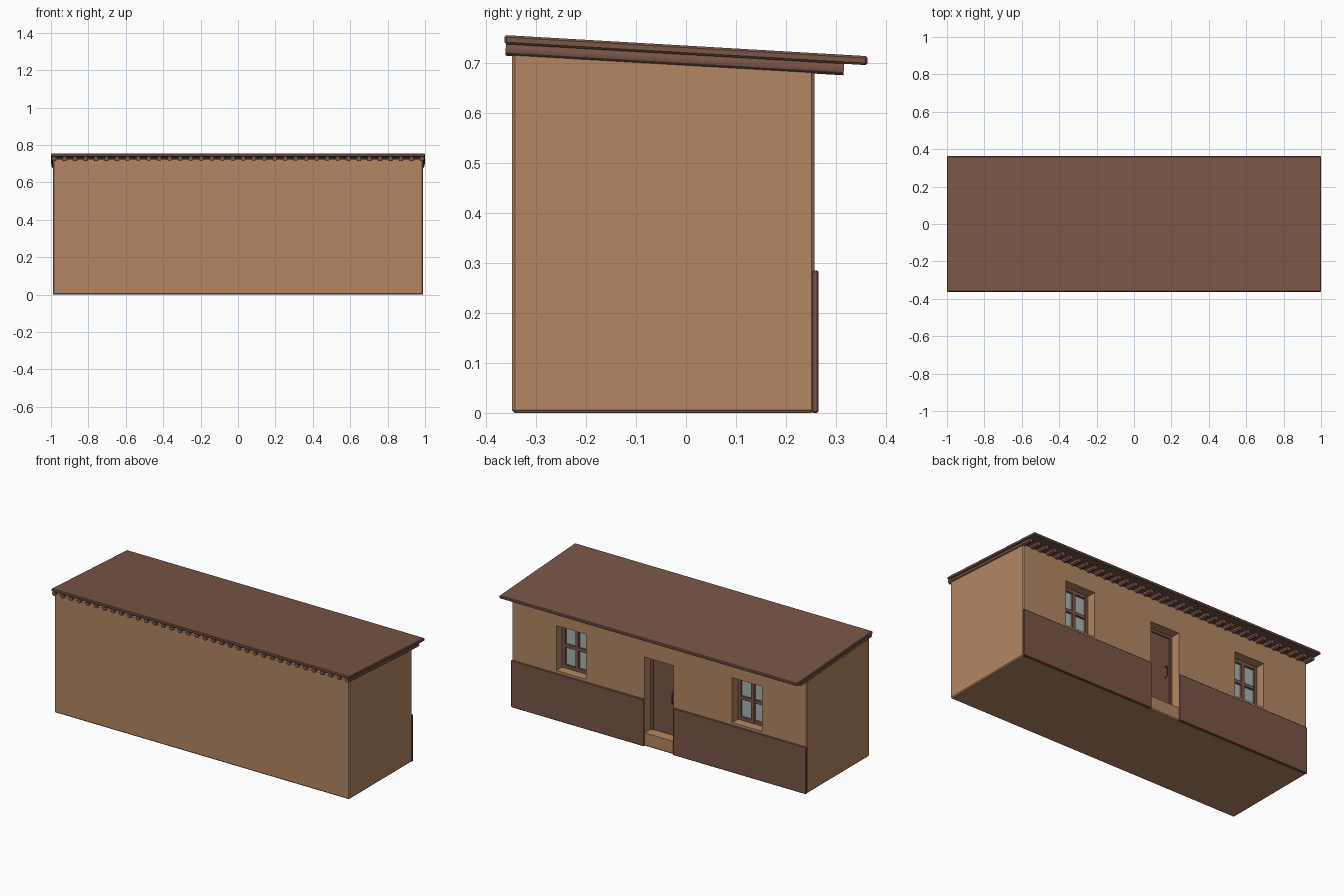
import bpy
import bmesh
import math
from mathutils import Matrix

cube = bpy.data.objects.get("Cube")
if cube:
    bpy.data.objects.remove(cube, do_unlink=True)


def srgb(code):
    vals = [int(code[i:i + 2], 16) / 255 for i in (0, 2, 4)]
    return [v / 12.92 if v < 0.04 else ((v + 0.055) / 1.055) ** 2.4 for v in vals] + [1]


def material(name, code):
    m = bpy.data.materials.new(name)
    m.use_nodes = True
    m.diffuse_color = srgb(code)
    m.node_tree.nodes["Principled BSDF"].inputs["Base Color"].default_value = srgb(code)
    return m


CLAY = material("clay", "B48663")
BROWN = material("brown wood", "795548")
GLASS = material("grey glass", "A7B5B3")


def finish(name, bm, mat):
    bmesh.ops.recalc_face_normals(bm, faces=bm.faces)
    mesh = bpy.data.meshes.new(name)
    bm.to_mesh(mesh)
    bm.free()
    mesh.materials.append(mat)
    ob = bpy.data.objects.new(name, mesh)
    bpy.context.scene.collection.objects.link(ob)
    return ob


def prism(name, profile, x0, x1, mat, bevel=0):
    """Extrude a (y, z) profile along x."""
    bm = bmesh.new()
    face = bm.faces.new([bm.verts.new((x0, y, z)) for y, z in profile])
    ext = bmesh.ops.extrude_face_region(bm, geom=[face])
    verts = [v for v in ext["geom"] if isinstance(v, bmesh.types.BMVert)]
    bmesh.ops.translate(bm, verts=verts, vec=(x1 - x0, 0, 0))
    if bevel:
        bmesh.ops.bevel(bm, geom=bm.edges[:], offset=bevel, segments=1, affect='EDGES')
    return finish(name, bm, mat)


def box(name, x0, x1, y0, y1, z0, z1, mat, bevel=0):
    return prism(name, [(y0, z0), (y1, z0), (y1, z1), (y0, z1)], x0, x1, mat, bevel)


def roof_z(y):
    """Height of the underside of the roof slab."""
    return 0.716 - 0.058 * y


FRONT, BACK, HALF = -0.348, 0.257, 0.99
DEPTH = 0.055
DOOR_X, DOOR_Z0, DOOR_Z1 = 0.097, 0.08, 0.54
WIN_X, WIN_W, WIN_Z0, WIN_Z1 = 0.59, 0.1, 0.3, 0.572

# Wall block with a sloping top
walls = prism("walls", [(FRONT, 0), (BACK, 0), (BACK, roof_z(BACK) - 0.009),
                        (FRONT, roof_z(FRONT) - 0.009)], -HALF, HALF, CLAY, 0.006)

# Openings for the door and windows
openings = [(-DOOR_X, DOOR_X, DOOR_Z0, DOOR_Z1)]
openings += [(s * WIN_X - WIN_W, s * WIN_X + WIN_W, WIN_Z0, WIN_Z1) for s in (-1, 1)]
for x0, x1, z0, z1 in openings:
    cutter = box("opening_cutter", x0, x1, BACK - DEPTH - 0.02, BACK + 0.1, z0, z1, CLAY)
    cutter.hide_render = True
    mod = walls.modifiers.new("opening", 'BOOLEAN')
    mod.operation = 'DIFFERENCE'
    mod.solver = 'EXACT'
    mod.object = cutter
    bpy.context.view_layer.objects.active = walls
    bpy.ops.object.modifier_apply(modifier=mod.name)
    bpy.data.objects.remove(cutter, do_unlink=True)

# Plinth on both sides of the door
for side, x0, x1 in (("right", -HALF, -DOOR_X), ("left", DOOR_X, HALF)):
    box("plinth_" + side, x0, x1, BACK - 0.006, 0.265, 0, 0.285, BROWN, 0.003)

# Windows: border, cross bars and glass
IN = BACK - DEPTH
for side, s in (("right", -1), ("left", 1)):
    cx, cz, bar = s * WIN_X, (WIN_Z0 + WIN_Z1) / 2, 0.02
    x0, x1 = cx - WIN_W, cx + WIN_W
    for label, z in (("sill", WIN_Z0), ("head", WIN_Z1 - bar), ("crossbar", cz - bar / 2)):
        box(f"window_{label}_{side}", x0, x1, IN - 0.02, IN, z, z + bar, BROWN)
    for label, x in (("outer_stile", x0), ("inner_stile", x1 - bar), ("mullion", cx - bar / 2)):
        box(f"window_{label}_{side}", x, x + bar, IN - 0.02, IN + 0.001, WIN_Z0, WIN_Z1, BROWN)
    box("window_glass_" + side, x0, x1, IN - 0.02, IN - 0.012, WIN_Z0, WIN_Z1, GLASS)

# Door with its frame
box("door", -DOOR_X, DOOR_X, IN - 0.02, IN - 0.008, DOOR_Z0, DOOR_Z1, BROWN)
for side, x in (("right", -DOOR_X), ("left", DOOR_X - 0.016)):
    box("door_jamb_" + side, x, x + 0.016, IN - 0.02, IN, DOOR_Z0, DOOR_Z1, BROWN)
box("door_head", -DOOR_X, DOOR_X, IN - 0.02, IN, DOOR_Z1 - 0.016, DOOR_Z1, BROWN)

# Door handle
curve = bpy.data.curves.new("door_handle", 'CURVE')
curve.dimensions = '3D'
curve.bevel_depth = 0.004
curve.bevel_resolution = 1
spline = curve.splines.new('POLY')
path = [(-0.01, 0.275), (0.012, 0.285), (0.012, 0.335), (-0.01, 0.345)]
spline.points.add(len(path) - 1)
for p, (dy, z) in zip(spline.points, path):
    p.co = (-0.055, IN + dy, z, 1)
curve.materials.append(BROWN)
handle = bpy.data.objects.new("door_handle", curve)
bpy.context.scene.collection.objects.link(handle)

# Round rafters under the roof
RADIUS, COUNT, Y0, Y1 = 0.0125, 36, -0.361, 0.316
bm = bmesh.new()
tilt = math.atan(0.058)
mid = (Y0 + Y1) / 2
for i in range(COUNT):
    x = -0.984 + i * 1.968 / (COUNT - 1)
    place = Matrix.Translation((x, mid, roof_z(mid) - RADIUS + 0.002))
    place = place @ Matrix.Rotation(math.pi / 2 - tilt, 4, 'X')
    bmesh.ops.create_cone(bm, cap_ends=True, segments=12, radius1=RADIUS, radius2=RADIUS,
                          depth=Y1 - Y0, matrix=place)
rafters = finish("rafters", bm, BROWN)
bpy.ops.object.select_all(action='DESELECT')
rafters.select_set(True)
bpy.context.view_layer.objects.active = rafters
bpy.ops.object.shade_smooth_by_angle()

# Sloping roof slab
F, B, T = -0.363, 0.363, 0.018
prism("roof", [(F, roof_z(F)), (B, roof_z(B)), (B, roof_z(B) + T), (F, roof_z(F) + T)],
      -1, 1, BROWN, 0.004)
